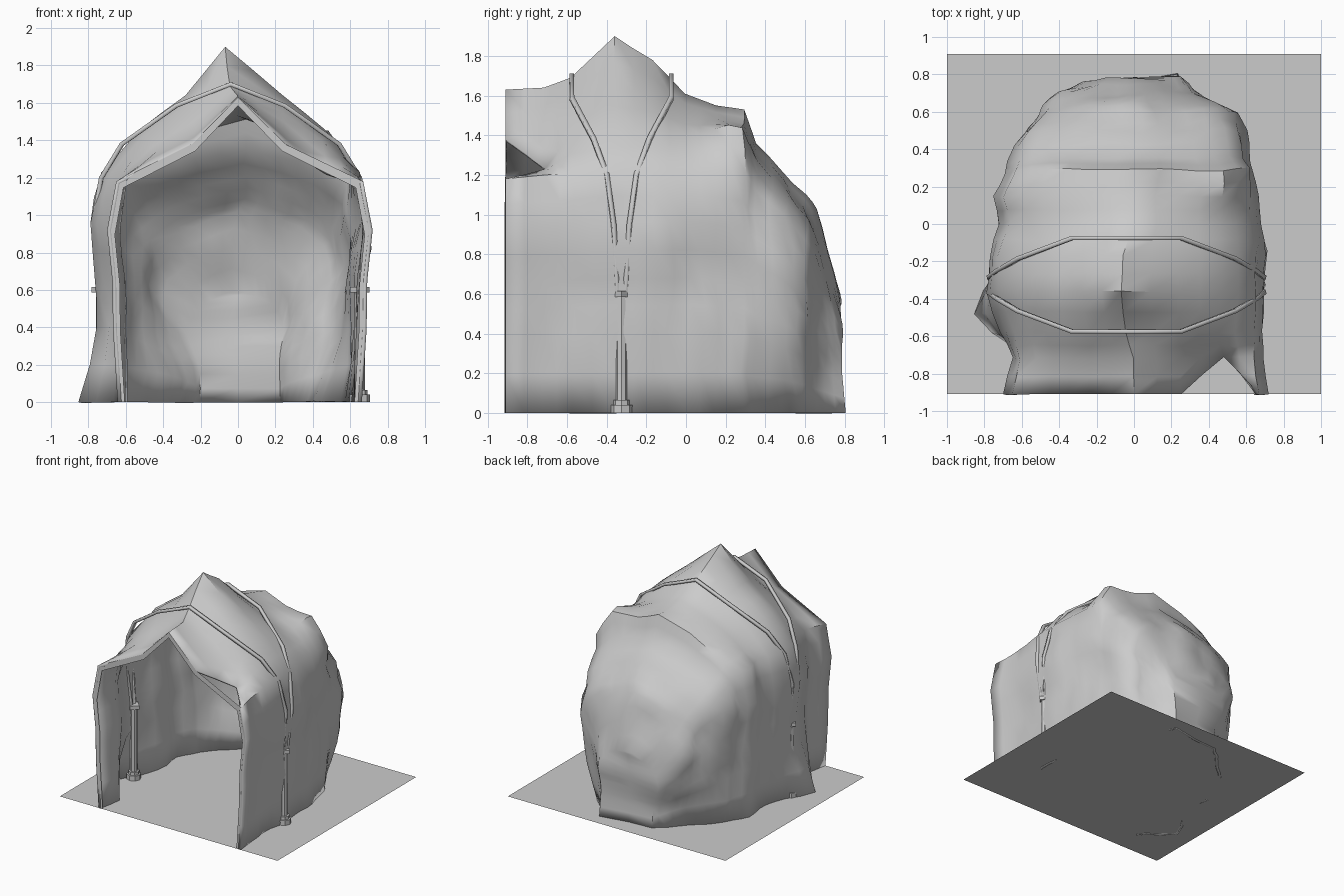
import bpy, bmesh, math
from mathutils import Vector, noise

if "Cube" in bpy.data.objects:
    bpy.data.objects.remove(bpy.data.objects["Cube"])

# Ground slab
bpy.ops.mesh.primitive_plane_add(size=2)
ground = bpy.context.object
ground.name = "ground"
ground.scale = (1, 0.91, 1)

# Cave shell: lofted arch sections (y, left x, right x, peak x, peak z, shoulder z, upper z)
STATIONS = [
    (-.91, -.70, .72, .00, 1.63, 1.18, 1.38),
    (-.72, -.65, .69, .00, 1.64, 1.20, 1.45),
    (-.58, -.71, .68, -.04, 1.69, 1.21, 1.55),
    (-.36, -.79, .70, -.07, 1.90, 1.23, 1.64),
    (-.17, -.78, .70, -.06, 1.78, 1.23, 1.60),
    (.00, -.73, .68, .00, 1.61, 1.24, 1.51),
    (.15, -.75, .66, .00, 1.55, 1.22, 1.48),
    (.29, -.69, .65, .05, 1.53, 1.20, 1.45),
    (.35, -.67, .63, .05, 1.36, 1.12, 1.31),
    (.50, -.59, .60, .05, 1.22, 1.00, 1.17),
    (.60, -.51, .54, .03, 1.10, .87, 1.05),
    (.64, -.48, .45, .00, 1.03, .80, .98),
    (.71, -.42, .33, -.02, .84, .65, .80),
    (.77, -.30, .25, -.02, .60, .45, .57),
]


def side(w, zs, zu, y):
    bulge = 0 if y < -.9 else .02
    upper = .35 * w
    mid = (.93 * w + upper) / 2
    return [(.92 * w, 0), (.955 * w, .33 * zs), (.96 * w, .55 * zs), (w, .78 * zs),
            (.93 * w, zs), (mid * (1 + bulge * 2), (zs + zu) / 2 + bulge), (upper, zu)]


bm = bmesh.new()
rings = []
for y, xl, xr, px, zt, zs, zu in STATIONS:
    pts = side(xl, zs, zu, y) + [(px, zt)] + side(xr, zs, zu, y)[::-1]
    rings.append([bm.verts.new((x, y, z)) for x, z in pts])
FRONT = [v.co.copy() for v in rings[0]]

NOTCH = 9  # broken triangle at the right of the entrance roof
rings[1][NOTCH].co = (.48, -.70, 1.23)
for j in range(len(rings) - 1):
    a, b = rings[j], rings[j + 1]
    for i in range(14):
        if j == 0 and i == NOTCH - 1:
            bm.faces.new((a[i], b[i + 1], b[i]))
        elif j == 0 and i == NOTCH:
            bm.faces.new((a[i + 1], b[i + 1], b[i]))
        else:
            bm.faces.new((a[i], a[i + 1], b[i + 1], b[i]))
# Back wall: strips across the last section
last = rings[-1]
for i in range(6):
    bm.faces.new((last[i], last[i + 1], last[13 - i], last[14 - i]))
bm.faces.new((last[6], last[7], last[8]))
bmesh.ops.delete(bm, geom=[rings[0][NOTCH]], context='VERTS')
bmesh.ops.subdivide_edges(bm, edges=bm.edges[:], cuts=1, use_grid_fill=True)

# Rock roughness and local lumps: (centre, push, radius)
LUMPS = [((-.71, -.48, .06), (-.20, -.02, 0), .15),
         ((.48, .52, .05), (-.12, -.03, 0), .17),
         ((-.36, .64, .10), (.10, -.06, 0), .26),
         ((.2, .77, 0), (0, .04, 0), .12),
         ((-.05, .77, .55), (0, .02, 0), .15),
         ((.44, .25, 1.34), (.05, 0, .10), .15)]
for v in bm.verts:
    base = v.co.copy()
    fade = min(1, max(0, (base.y + .9) * 3)) * (1 if base.z < 1.3 else .3)
    n = noise.noise_vector(base * 4.5)
    v.co += Vector((n.x, n.y, 0)) * .035 * fade
    for c, push, r in LUMPS:
        d = (base - Vector(c)).length / r
        v.co += Vector(push) * math.exp(-d * d)
    if base.z < .001:
        v.co.z = 0
bmesh.ops.recalc_face_normals(bm, faces=bm.faces[:])
rear = max(bm.faces, key=lambda f: f.calc_center_median().y)
if rear.normal.y < 0:
    bmesh.ops.reverse_faces(bm, faces=bm.faces[:])


def add_object(name, bm):
    mesh = bpy.data.meshes.new(name)
    bm.to_mesh(mesh)
    bm.free()
    obj = bpy.data.objects.new(name, mesh)
    bpy.context.collection.objects.link(obj)
    bpy.ops.object.select_all(action='DESELECT')
    obj.select_set(True)
    bpy.context.view_layer.objects.active = obj
    return obj


shell = add_object("cave_shell", bm)
bpy.ops.object.shade_smooth_by_angle(angle=math.radians(45))
solid = shell.modifiers.new("thickness", 'SOLIDIFY')
solid.thickness = .02
solid.offset = -1

# Flat rim around the entrance
bm = bmesh.new()
inner = [Vector((p.x * .94, p.y, p.z * .972)) for p in FRONT]
for i in range(14):
    quad = [FRONT[i], FRONT[i + 1], inner[i + 1], inner[i]]
    bm.faces.new([bm.verts.new(p) for p in quad])
add_object("entrance_rim", bm)

CX, CY = -.04, -.325  # centre of the support frame


def prism(name, x, z0, z1, r, sides):
    bpy.ops.mesh.primitive_cylinder_add(vertices=sides, radius=r, depth=z1 - z0,
                                        location=(x, CY, (z0 + z1) / 2))
    bpy.context.object.name = name


# Columns
for s, label in ((-1, "left"), (1, "right")):
    x = CX + s * .69
    prism(label + "_column_base", x, 0, .04, .055, 8)
    prism(label + "_column_plinth", x, .04, .065, .042, 8)
    prism(label + "_column_shaft", x, .06, .59, .028, 8)
    prism(label + "_column_capital", x, .585, .615, .052, 4)

# Arched ribs splaying to front and back from each column
HALF = [(.70, .02, .60), (.735, .04, .95), (.69, .075, 1.2), (.58, .14, 1.38), (.29, .25, 1.585)]
for s, label in ((-1, "front"), (1, "back")):
    path = [(CX - x, CY + s * d, z) for x, d, z in HALF] + [(CX, CY + s * .25, 1.70)]
    path += [(CX + x, CY + s * d, z) for x, d, z in HALF[::-1]]
    curve = bpy.data.curves.new(label + "_rib", 'CURVE')
    curve.dimensions = '3D'
    curve.bevel_depth = .016
    curve.bevel_resolution = 0
    curve.use_fill_caps = True
    sp = curve.splines.new('POLY')
    sp.points.add(len(path) - 1)
    for p, co in zip(sp.points, path):
        p.co = (*co, 1)
    rib = bpy.data.objects.new(label + "_rib", curve)
    bpy.context.collection.objects.link(rib)
    bpy.ops.object.select_all(action='DESELECT')
    rib.select_set(True)
    bpy.context.view_layer.objects.active = rib
    bpy.ops.object.convert(target='MESH')
